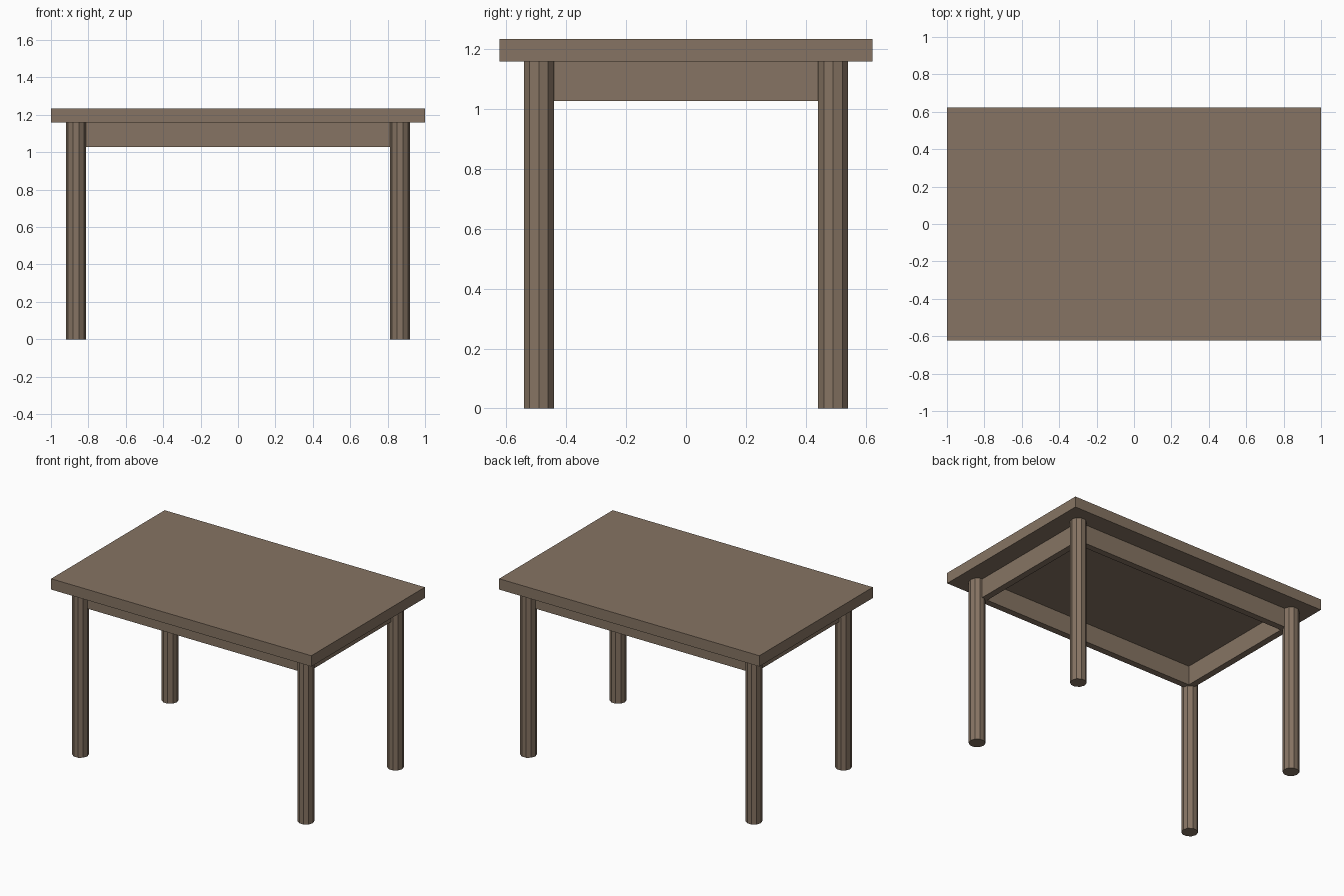
import bpy

if "Cube" in bpy.data.objects:
    bpy.data.objects.remove(bpy.data.objects["Cube"])

wood = bpy.data.materials.new("brown_wood")
wood.diffuse_color = (0.24, 0.175, 0.125, 1)
wood.use_nodes = True
wood.node_tree.nodes["Principled BSDF"].inputs["Base Color"].default_value = wood.diffuse_color

TOP_Z, UNDER_Z, APRON_Z = 1.235, 1.16, 1.027   # top face, underside, apron bottom
LEG_X, LEG_Y, LEG_R = 0.8665, 0.4915, 0.0525
BOARD = 0.045                                  # apron board thickness


def finish(name):
    ob = bpy.context.object
    ob.name = name
    ob.data.materials.append(wood)
    return ob


def box(name, x0, x1, y0, y1, z0, z1):
    bpy.ops.mesh.primitive_cube_add(
        size=1, location=((x0 + x1) / 2, (y0 + y1) / 2, (z0 + z1) / 2))
    bpy.context.object.scale = (x1 - x0, y1 - y0, z1 - z0)
    bpy.ops.object.transform_apply(location=False, rotation=False, scale=True)
    return finish(name)


# Table top slab
box("table_top", -1, 1, -0.623, 0.623, UNDER_Z, TOP_Z)

# Ten-sided legs, with a corner pointing along x
for sy, end in ((-1, "front"), (1, "back")):
    for sx, side in ((-1, "left"), (1, "right")):
        bpy.ops.mesh.primitive_cylinder_add(
            vertices=10, radius=LEG_R, depth=UNDER_Z,
            location=(sx * LEG_X, sy * LEG_Y, UNDER_Z / 2),
            rotation=(0, 0, 1.5707963))
        bpy.ops.object.transform_apply(location=False, rotation=True, scale=False)
        finish(f"{end}_{side}_leg")

# Apron frame, outer faces on the leg centre lines
inner_y = LEG_Y - BOARD
for s, end in ((-1, "front"), (1, "back")):
    y0, y1 = sorted((s * inner_y, s * LEG_Y))
    box(f"{end}_apron", -LEG_X, LEG_X, y0, y1, APRON_Z, UNDER_Z)
for s, side in ((-1, "left"), (1, "right")):
    x0, x1 = sorted((s * (LEG_X - BOARD), s * LEG_X))
    box(f"{side}_apron", x0, x1, -inner_y, inner_y, APRON_Z, UNDER_Z)
